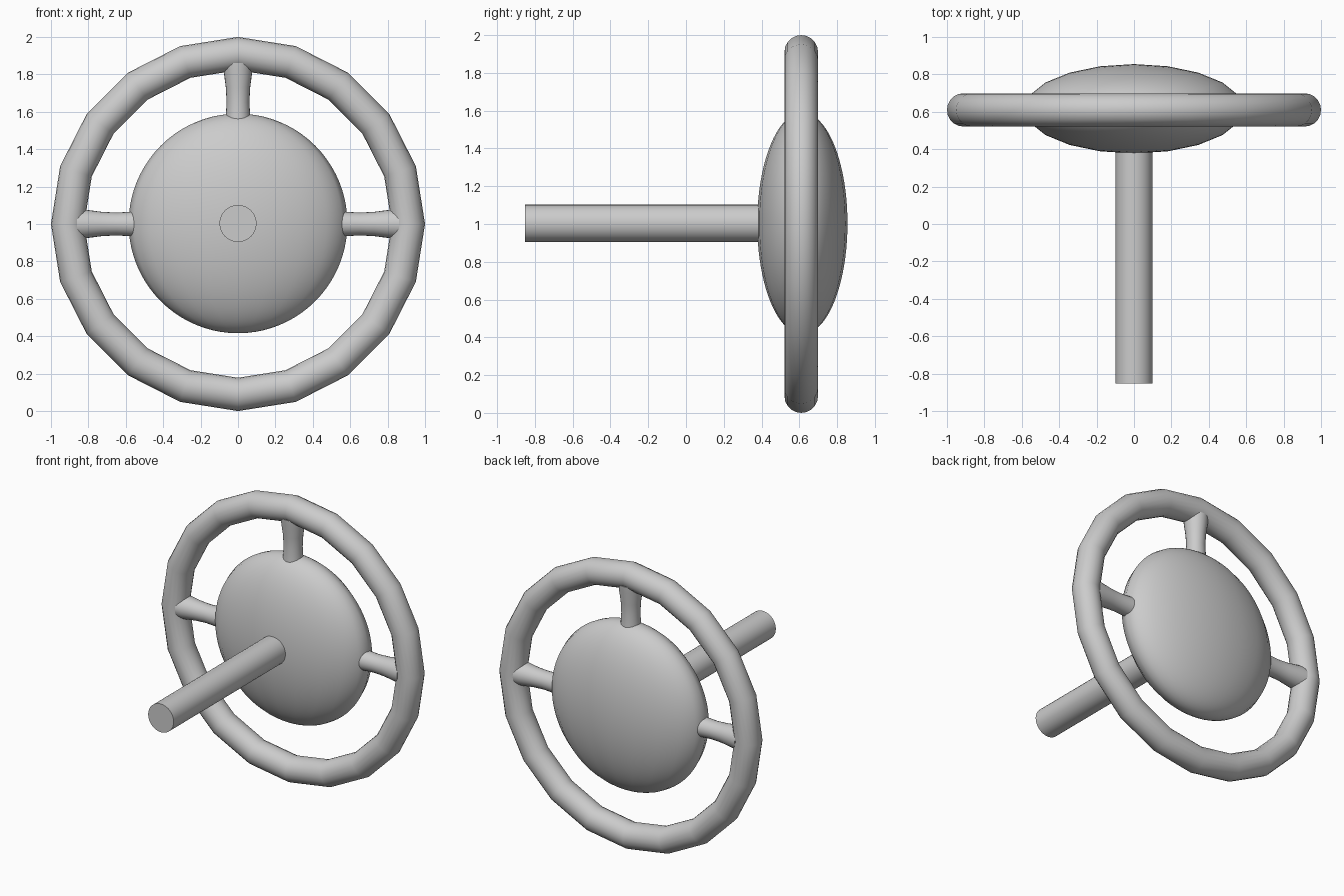
import bpy, bmesh, math
from mathutils import Matrix, Vector

if "Cube" in bpy.data.objects:
    bpy.data.objects.remove(bpy.data.objects["Cube"])

CENTER = Vector((0, 0.61, 1.0))


def smooth(ob, name, angle=40):
    ob.name = name
    bpy.ops.object.select_all(action='DESELECT')
    ob.select_set(True)
    bpy.context.view_layer.objects.active = ob
    bpy.ops.object.shade_smooth_by_angle(angle=math.radians(angle))


def lathe(name, profile, matrix, sides=24):
    """Closed solid of revolution about local z from (radius, height) points."""
    bm = bmesh.new()
    rings = []
    for r, h in profile:
        rings.append([bm.verts.new((r * math.cos(a), r * math.sin(a), h))
                      for a in (2 * math.pi * i / sides for i in range(sides))])
    for low, high in zip(rings, rings[1:]):
        for i in range(sides):
            j = (i + 1) % sides
            bm.faces.new((low[i], low[j], high[j], high[i]))
    bm.faces.new(rings[0][::-1])
    bm.faces.new(rings[-1])
    me = bpy.data.meshes.new(name)
    bm.to_mesh(me)
    bm.free()
    ob = bpy.data.objects.new(name, me)
    bpy.context.collection.objects.link(ob)
    ob.matrix_world = matrix
    smooth(ob, name)
    return ob


# Rim: 20-sided ring
bpy.ops.mesh.primitive_torus_add(major_segments=20, minor_segments=20,
                                 major_radius=0.911, minor_radius=0.089,
                                 location=CENTER, rotation=(math.pi / 2, 0, 0))
smooth(bpy.context.object, "rim")

# Hub: flattened ball
bpy.ops.mesh.primitive_uv_sphere_add(segments=20, ring_count=40, radius=1,
                                     location=(0, 0.616, 1.003))
hub = bpy.context.object
hub.scale = (0.585, 0.239, 0.587)
smooth(hub, "hub")

# Spokes: waisted rods to the left, top and right
spoke_profile = [(0.070, 0.50), (0.065, 0.58), (0.061, 0.65),
                 (0.065, 0.73), (0.077, 0.82), (0.08, 0.86)]
for side, angle in (("left", -90), ("top", 0), ("right", 90)):
    lathe("spoke_" + side, spoke_profile,
          Matrix.Translation(CENTER) @ Matrix.Rotation(math.radians(angle), 4, 'Y'))

# Column: straight shaft towards the front
lathe("column", [(0.099, -0.45), (0.099, 0.853)],
      Matrix.Translation((0, 0, 1.003)) @ Matrix.Rotation(math.pi / 2, 4, 'X'), 32)
